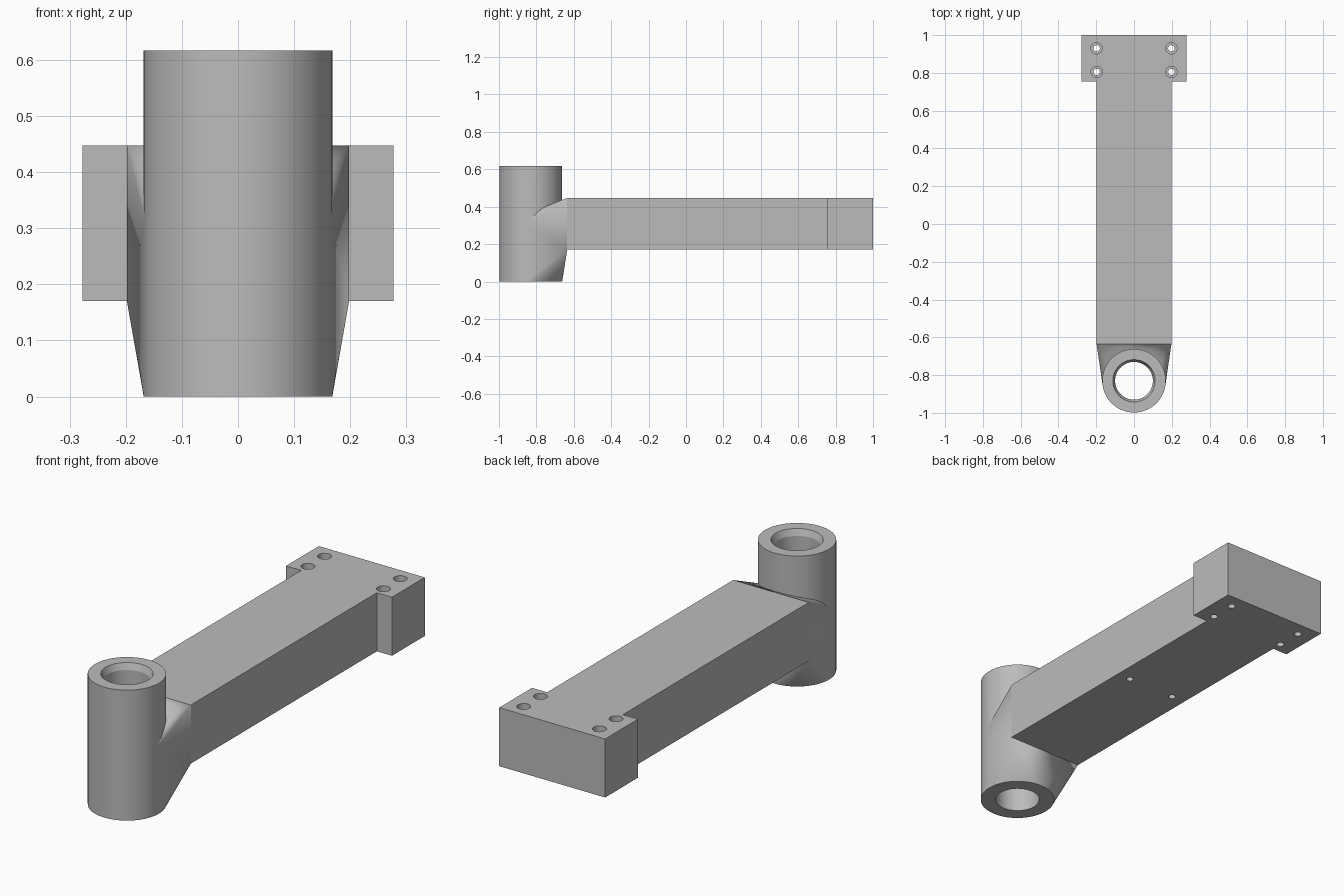
import bpy, bmesh, math
from mathutils import Vector

cube = bpy.data.objects.get("Cube")
if cube:
    bpy.data.objects.remove(cube, do_unlink=True)

SEGS = 96
PIVOT_Y, PIVOT_R, PIVOT_H = -0.83, 0.168, 0.617
ARM_X, ARM_Y0, ARM_Y1 = 0.198, -0.635, 0.755
LOW, HIGH = 0.17, 0.447

grey = bpy.data.materials.new("machined_grey")
grey.use_nodes = True
grey.diffuse_color = (0.5, 0.5, 0.5, 1)
grey.node_tree.nodes["Principled BSDF"].inputs["Base Color"].default_value = (0.5, 0.5, 0.5, 1)


def finish(name, bm):
    bmesh.ops.recalc_face_normals(bm, faces=bm.faces)
    mesh = bpy.data.meshes.new(name)
    bm.to_mesh(mesh)
    bm.free()
    mesh.materials.append(grey)
    obj = bpy.data.objects.new(name, mesh)
    bpy.context.collection.objects.link(obj)
    return obj


def box(name, half_x, y0, y1):
    bm = bmesh.new()
    bmesh.ops.create_cube(bm, size=1)
    for v in bm.verts:
        v.co = Vector((v.co.x * 2 * half_x, (y0 + y1) / 2 + v.co.y * (y1 - y0),
                       (LOW + HIGH) / 2 + v.co.z * (HIGH - LOW)))
    return finish(name, bm)


def ring(bm, x, y, z, r, segs):
    return [bm.verts.new((x + r * math.cos(math.tau * i / segs),
                          y + r * math.sin(math.tau * i / segs), z)) for i in range(segs)]


def turned(name, x, y, profile, segs=SEGS):
    """Solid of revolution through (radius, height) pairs."""
    bm = bmesh.new()
    rings = [ring(bm, x, y, z, r, segs) for r, z in profile]
    for a, b in zip(rings, rings[1:]):
        for i in range(segs):
            j = (i + 1) % segs
            bm.faces.new((a[i], a[j], b[j], b[i]))
    bm.faces.new(rings[0])
    bm.faces.new(rings[-1])
    return finish(name, bm)


def combine(target, tool, operation):
    mod = target.modifiers.new(operation.lower(), "BOOLEAN")
    mod.operation, mod.solver, mod.object = operation, "EXACT", tool
    bpy.context.view_layer.objects.active = target
    bpy.ops.object.modifier_apply(modifier=mod.name)
    bpy.data.objects.remove(tool, do_unlink=True)


# Transition that blends the round pivot into the square end of the arm
bm = bmesh.new()
for z in (0, 0.305):
    ring(bm, 0, PIVOT_Y, z, PIVOT_R, SEGS)
for x in (-ARM_X, ARM_X):
    for z in (LOW, HIGH):
        bm.verts.new((x, ARM_Y0, z))
hull = bmesh.ops.convex_hull(bm, input=bm.verts)
spare = {v for v in hull["geom_interior"] + hull["geom_unused"] if isinstance(v, bmesh.types.BMVert)}
bmesh.ops.delete(bm, geom=list(spare), context="VERTS")
bmesh.ops.dissolve_limit(bm, angle_limit=0.002, verts=bm.verts, edges=bm.edges)
transition = finish("transition", bm)

# Solid parts joined into one casting
arm = box("pivot_arm", ARM_X, ARM_Y0, ARM_Y1)
combine(arm, box("mounting_block", 0.277, ARM_Y1, 1.0), "UNION")
combine(arm, transition, "UNION")
combine(arm, turned("pivot_tube", 0, PIVOT_Y, [(PIVOT_R, 0), (PIVOT_R, PIVOT_H)]), "UNION")

# Pivot bore with a steep lead-in at the top
combine(arm, turned("bore_cutter", 0, PIVOT_Y,
                    [(0.1, -0.1), (0.1, PIVOT_H - 0.03), (0.112, PIVOT_H), (0.112, 0.7)]), "DIFFERENCE")

# Counterbored bolt holes in the block, blind holes under the arm
for side in (-1, 1):
    for y in (0.805, 0.93):
        combine(arm, turned("bolt_cutter", side * 0.198, y,
                            [(0.017, 0.1), (0.017, 0.3), (0.03, 0.3), (0.03, 0.5)], 32), "DIFFERENCE")
    combine(arm, turned("blind_cutter", side * 0.126, 0.12, [(0.016, 0.1), (0.016, 0.3)], 32), "DIFFERENCE")

# Smooth round surfaces, crisp edges
bpy.ops.object.select_all(action="DESELECT")
arm.select_set(True)
bpy.context.view_layer.objects.active = arm
bpy.ops.object.shade_smooth_by_angle(angle=math.radians(12))
for edge in arm.data.edges:
    a, b = (arm.data.vertices[i].co for i in edge.vertices)
    if abs(a.y - ARM_Y0) < 0.001 and abs(b.y - ARM_Y0) < 0.001:
        edge.use_edge_sharp = True
normals = arm.modifiers.new("weighted_normals", "WEIGHTED_NORMAL")
normals.keep_sharp = True
